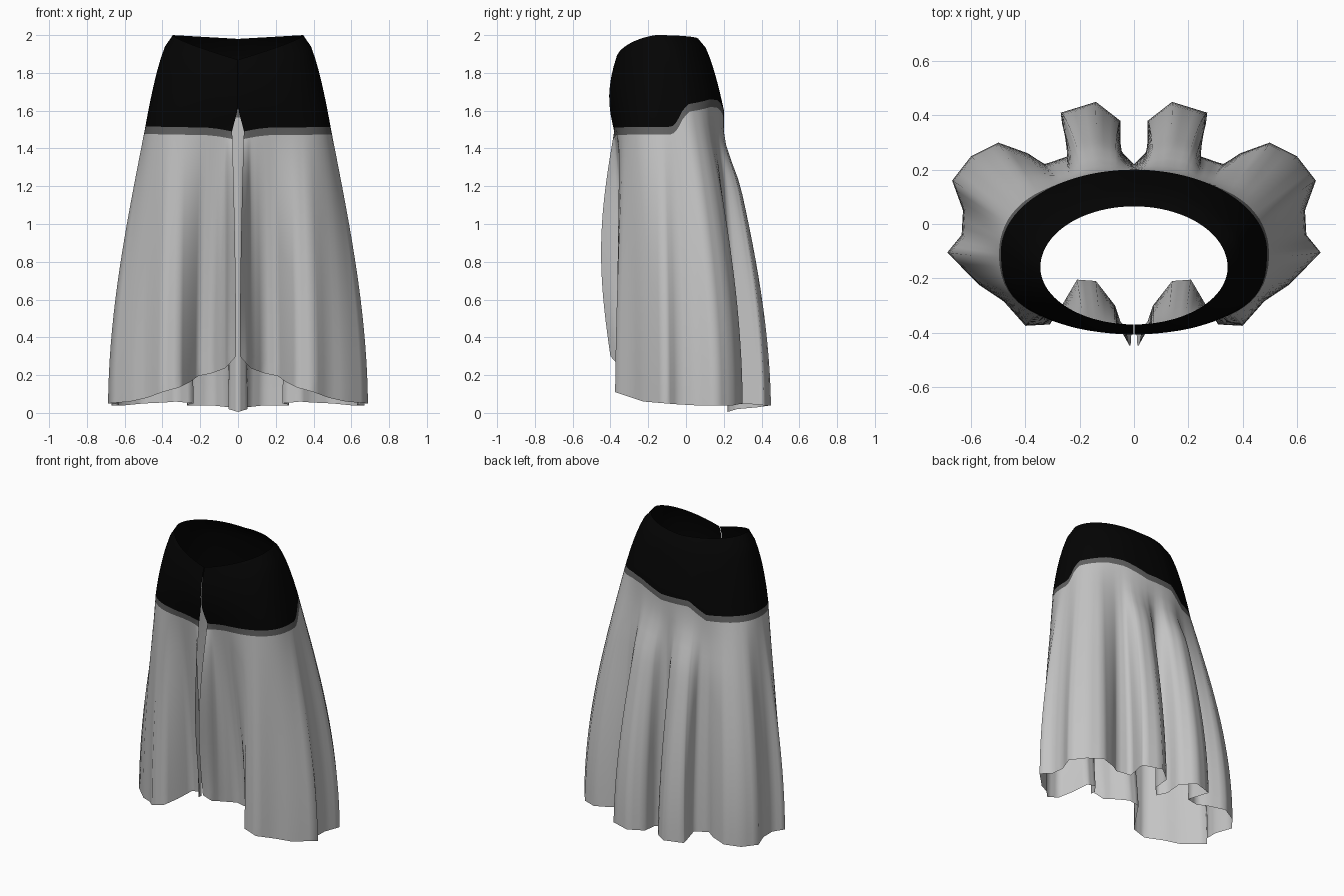
import bpy, bmesh
from math import sin, cos, pi, radians

cube = bpy.data.objects.get("Cube")
if cube:
    bpy.data.objects.remove(cube)


def material(name, value):
    mat = bpy.data.materials.new(name)
    mat.use_nodes = True
    colour = (value, value, value, 1)
    mat.diffuse_color = colour
    bsdf = mat.node_tree.nodes["Principled BSDF"]
    bsdf.inputs["Base Color"].default_value = colour
    bsdf.inputs["Roughness"].default_value = 0.9
    return mat


def lerp(a, b, t):
    return a + (b - a) * t


def ramp(v, low, high):
    """Smooth 0 to 1 step between low and high."""
    t = min(1, max(0, (v - low) / (high - low)))
    return t * t * (3 - 2 * t)


def oval(angle, centre_y, width, front, back, power):
    """Point on an oval; angle runs from the front (0) to the back (180)."""
    s, c = sin(radians(angle)), cos(radians(angle))
    depth = front if c > 0 else back
    r = (abs(s / width) ** power + abs(c / depth) ** power) ** (-1 / power)
    return r * s, centre_y - r * c


# Hem folds of one half, front to back: x, y, z, angle at the waist
HEM = [
    (.01, -.40, .30, 0), (.05, -.36, .255, 6), (.07, -.30, .235, 12),
    (.14, -.21, .21, 24), (.21, -.205, .195, 34), (.26, -.29, .16, 42),
    (.31, -.37, .135, 50), (.40, -.375, .11, 57), (.48, -.285, .08, 66),
    (.57, -.225, .06, 76), (.688, -.105, .05, 87), (.635, -.04, .045, 92),
    (.63, .05, .04, 97), (.67, .16, .04, 104), (.60, .25, .04, 112),
    (.50, .30, .05, 119), (.39, .26, .055, 126), (.33, .22, .06, 132),
    (.235, .25, .05, 138), (.265, .37, .045, 143), (.27, .41, .04, 147),
    (.14, .45, .04, 157), (.05, .38, .03, 167), (.05, .27, .02, 173),
    (0, .22, .005, 180),
]
# Lower edge of the waistband all the way round: angle, height
BAND_EDGE = [
    (0, 1.49), (30, 1.51), (93, 1.515), (96, 1.54), (100, 1.605), (104, 1.635),
    (125, 1.66), (140, 1.655), (170, 1.605), (208, 1.605), (226, 1.525),
    (330, 1.51), (360, 1.49),
]
SPLIT = 3        # columns per fold segment
BAND_ROWS = 8
SKIRT_ROWS = 18
TRIM = 0.04
GAP = 0.03       # half width of the front opening


def band_height(turn):
    for (a, za), (b, zb) in zip(BAND_EDGE, BAND_EDGE[1:]):
        if turn <= b:
            return lerp(za, zb, (turn - a) / (b - a))


def column(side, hem, soft):
    """One vertical run of points from the waist edge to the hem."""
    hx, hy, hz, angle = hem
    tx, ty = oval(angle, -.16, .345, .21, .225, 2)
    bx, by = oval(angle, -.10, .49, .28, .30, 2.8 if angle < 90 else 2)
    if angle == 180:
        tx = bx = 0
    if angle < 90:
        top_z = 1.87 + .1 * tx / .345 + .03 * (ty + .37) / .21
    else:
        top_z = 2 - .02 * (1 - tx / .345)
    low_z = band_height(angle if side > 0 else 360 - angle)
    near = max(0, 1 - angle / 20)
    points = []
    # waistband
    for i in range(BAND_ROWS + 1):
        s = i / BAND_ROWS
        g = s ** .6
        x = lerp(tx, bx, g) + near * (.002 + GAP * max(0, (s - .7) / .3))
        y = lerp(ty, by, g) - .03 * sin(pi * s) * max(0, cos(radians(angle)))
        points.append((side * x, y, lerp(top_z, low_z, s)))
    # trim, then skirt: folds start late at the back and soften upwards
    late = ramp(angle, 110, 140)
    dip = .5 * ramp(angle, 8, 20) * (1 - ramp(angle, 45, 60))
    blur = lerp(.4, 1, late)
    trim_t = TRIM / (low_z - hz)
    for j in range(SKIRT_ROWS + 1):
        t = lerp(trim_t, 1, j / SKIRT_ROWS)
        f = lerp(sin(pi * t / 2), t, dip) * lerp(1, ramp(t, 0, .28), late)
        x = lerp(bx + near * GAP, lerp(hx, soft[0], blur * (1 - t)), f)
        y = lerp(by, lerp(hy, soft[1], blur * (1 - t)), f)
        y -= .055 * sin(pi * t) * max(0, 1 - angle / 10)
        points.append((side * x, y, lerp(low_z, hz, t)))
    return points


# Hem subdivided into columns, with a softened copy for the upper folds
hem = [[lerp(p, q, k / SPLIT) for p, q in zip(a, b)]
       for a, b in zip(HEM, HEM[1:]) for k in range(SPLIT)] + [HEM[-1]]
soft = [p[:2] for p in hem]
for i in range(SPLIT, len(hem) - SPLIT):
    soft[i] = [(hem[i - SPLIT][k] + 2 * hem[i][k] + hem[i + SPLIT][k]) / 4
               for k in (0, 1)]

# Both halves as grids of columns, joined at the centre back
bm = bmesh.new()
for side in (1, -1):
    grid = [[bm.verts.new(p) for p in column(side, h, s)] for h, s in zip(hem, soft)]
    for a, b in zip(grid, grid[1:]):
        for r in range(len(a) - 1):
            quad = [a[r], b[r], b[r + 1], a[r + 1]]
            face = bm.faces.new(quad[::-side])
            face.smooth = True
            face.material_index = 0 if r < BAND_ROWS else 1 if r == BAND_ROWS else 2
bmesh.ops.remove_doubles(bm, verts=bm.verts, dist=.0005)

mesh = bpy.data.meshes.new("draped_skirt")
bm.to_mesh(mesh)
bm.free()
for mat in (material("black waistband", .0012), material("dark grey trim", .12),
            material("light grey cloth", .55)):
    mesh.materials.append(mat)
skirt = bpy.data.objects.new("draped_skirt", mesh)
bpy.context.collection.objects.link(skirt)
